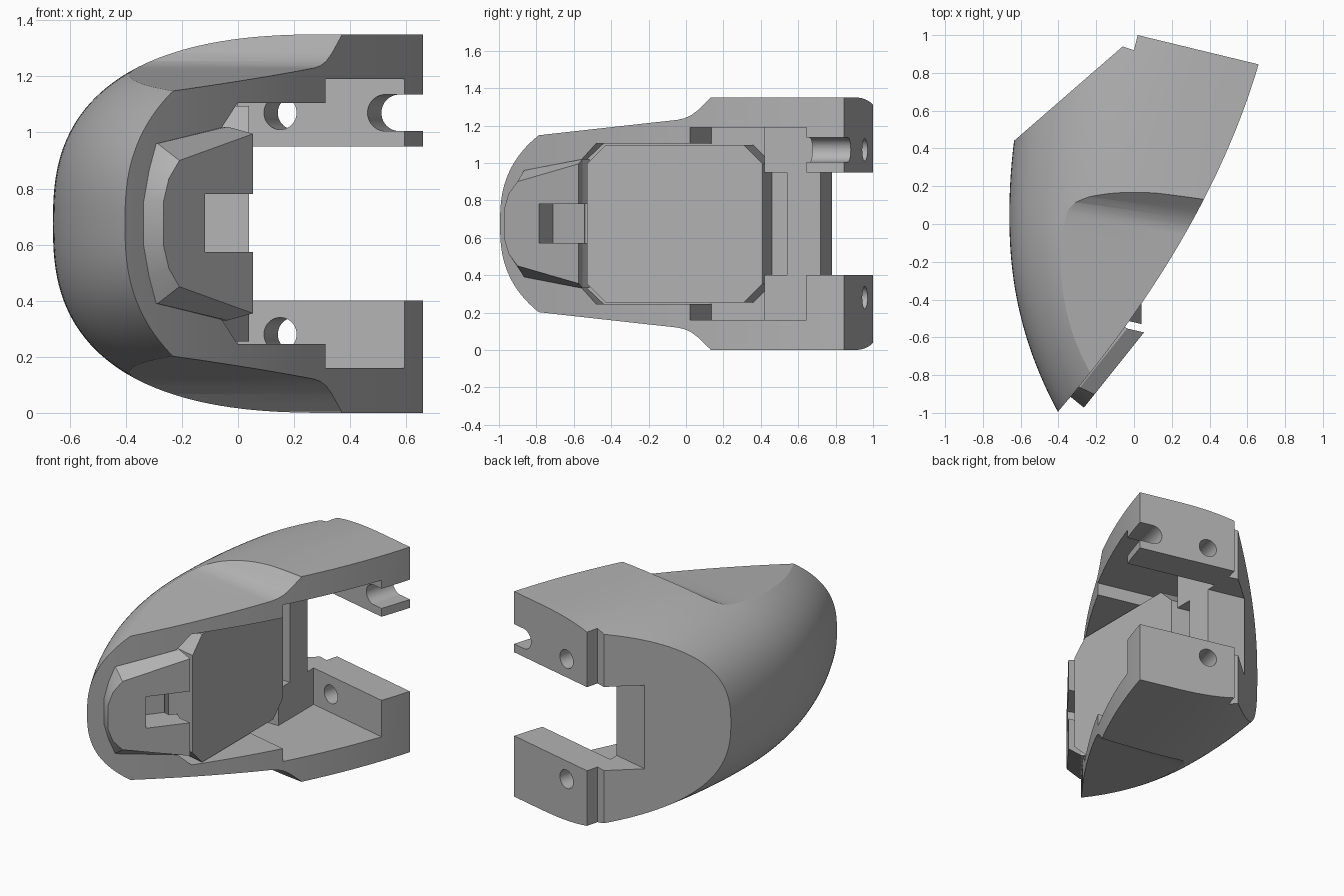
import bpy, bmesh, math

if "Cube" in bpy.data.objects:
    bpy.data.objects.remove(bpy.data.objects["Cube"], do_unlink=True)

MID = 0.675                      # height of the symmetry plane
UX, UY = 0.235, 0.972            # direction square to the arm ends

grey = bpy.data.materials.new("plain grey")
grey.use_nodes = True
grey.diffuse_color = (0.45, 0.45, 0.45, 1)
grey.node_tree.nodes["Principled BSDF"].inputs["Base Color"].default_value = (0.45, 0.45, 0.45, 1)


def loft(name, rings):
    """Closed solid skinned over equal-length rings of points."""
    bm = bmesh.new()
    loops = [[bm.verts.new(p) for p in ring] for ring in rings]
    n = len(loops[0])
    for a, b in zip(loops, loops[1:]):
        for i in range(n):
            j = (i + 1) % n
            bm.faces.new((a[i], a[j], b[j], b[i]))
    bm.faces.new(loops[0])
    bm.faces.new(loops[-1])
    bmesh.ops.recalc_face_normals(bm, faces=bm.faces)
    mesh = bpy.data.meshes.new(name)
    bm.to_mesh(mesh)
    bm.free()
    mesh.materials.append(grey)
    obj = bpy.data.objects.new(name, mesh)
    bpy.context.collection.objects.link(obj)
    return obj


def prism(name, profile, lo, hi, place):
    return loft(name, [[place(a, b, t) for a, b in profile] for t in (lo, hi)])


def plan(a, b, t):               # profile in x, y, raised in z
    return (a, b, t)


def along_arm(a, b, t):          # profile across the arm, run along its axis
    return (a * UY + t * UX, -a * UX + t * UY, b)


def combine(obj, tool, operation="DIFFERENCE"):
    mod = obj.modifiers.new("cut", "BOOLEAN")
    mod.operation, mod.object, mod.solver = operation, tool, "EXACT"
    bpy.context.view_layer.objects.active = obj
    bpy.ops.object.modifier_apply(modifier=mod.name)


def discard(tool):
    bpy.data.objects.remove(tool, do_unlink=True)


def cut(obj, tool, operation="DIFFERENCE"):
    combine(obj, tool, operation)
    discard(tool)


def arc(cx, cz, r, start, end, n):
    angles = [math.radians(start + (end - start) * i / n) for i in range(n + 1)]
    return [(cx + r * math.cos(a), cz + r * math.sin(a)) for a in angles]


# Domed outer body: superelliptic sections stacked along y
def dome_ring(y, steps=40, power=2.6):
    if y < 0.05:
        left = -0.66 + 0.26 * ((0.05 - y) / 1.05) ** 2.2
    else:
        left = -0.66 + 0.025 * ((y - 0.05) / 0.39) ** 2
    height = MID * (1 - 0.2 * min(y, 0) ** 2)
    half = []
    for i in range(steps + 1):
        a = math.pi / 2 * i / steps
        half.append((left + 1 - max(math.cos(a), 0) ** (2 / power),
                     height * math.sin(a) ** (2 / power)))
    half.append((1.1, height))
    return ([(x, y, MID + h) for x, h in reversed(half)]
            + [(x, y, MID - h) for x, h in half[1:]])


body = loft("shell_body", [dome_ring(-1.06 + 2.1 * i / 50) for i in range(51)])

# Plan outline: curved open side, arm ends, oblique back
outline = []
for i in range(41):
    y = -1.05 + 1.895 * i / 40
    outline.append((0.3 + 0.555 * y - 0.153 * y * y, y))
outline += [(0.02, 1.0), (0.0, 0.92), (-0.06, 0.94), (-0.9, 0.21), (-0.9, -1.05)]
cut(body, prism("outline_cutter", outline, -0.2, 1.6, plan), "INTERSECT")

# Scoops in the upper and lower front
scoop = [(-1.4, 1.09), (-0.85, 1.15), (-0.06, 1.23), (-0.02, 1.238), (0.02, 1.254),
         (0.06, 1.282), (0.1, 1.318), (0.13, 1.345), (0.17, 1.45), (-1.4, 1.45)]
for flip in (False, True):
    cut(body, prism("scoop_cutter", scoop, -1, 1, lambda a, b, t:
                    (t, a - 0.14 * (t - 0.36), 2 * MID - b if flip else b)))

# Front pocket with chamfered corners
pocket = [(-0.59, 0.34), (-0.49, 0.245), (0.2, 0.245),
          (0.2, 1.105), (-0.49, 1.105), (-0.59, 1.01)]
cut(body, prism("pocket_cutter", pocket, -0.17, 0.8,
                lambda a, b, t: (t, a - 0.24 * (t - 0.04), b)))

# Wide pocket, its rear floor, and the upright slot
for profile, lo, hi in (
        ([(-0.17, 0.137), (0.9, -0.12), (0.9, 0.42), (-0.17, 0.42)], 0.16, 1.19),
        ([(0, 0.38), (0.9, 0.38), (0.9, 0.57), (0, 0.787)], 0.16, 1.19),
        ([(-0.17, 0.3), (0.3, 0.3), (0.3, 0.54), (-0.17, 0.54)], 0.4, 0.95)):
    cut(body, prism("recess_cutter", profile, lo, hi, plan))

# Gap between the arms
gap = [(-1.2, 0.4), (1.2, 0.4), (1.2, 0.95), (-1.2, 0.95)]
cut(body, prism("gap_cutter", gap, 0.70, 1.5, along_arm))

# Round holes through both arms, open slot in the upper arm
for z in (0.28, 1.07):
    cut(body, prism("hole_cutter", arc(-0.03, z, 0.06, 0, 350, 35), 0.6, 1.2, along_arm))
slot = arc(0.355, 1.07, 0.065, 90, 270, 20) + [(0.9, 1.005), (0.9, 1.135)]
cut(body, prism("slot_cutter", slot, 0.6, 1.2, along_arm))

# Raised platform inside the pocket
c = 0.1
platform_outline = [(-0.53, 0.255 + c), (-0.53 + c, 0.255), (0.41 - c, 0.255), (0.41, 0.255 + c),
                    (0.41, 1.095 - c), (0.41 - c, 1.095), (-0.53 + c, 1.095), (-0.53, 1.095 - c)]
platform = prism("inner_platform", platform_outline, -0.22, 0.04,
                 lambda a, b, t: (t, a - 0.24 * (t - 0.04), b))

# Front pad with sloping edges
base = [(0.0, 0.08), (0.03, 0.19), (0.07, 0.285), (0.47, 0.345)]
face = [(0.0, 0.08), (0.03, 0.16), (0.09, 0.225), (0.51, 0.32)]


def pad_ring(side, depth):
    both = side + [(s, -h) for s, h in reversed(side)]
    return [(-0.33 + 0.625 * s + 0.78 * depth,
             -0.92 + 0.78 * s - 0.625 * depth, MID + h) for s, h in both]


pad = loft("front_pad", [pad_ring(base, -0.06), pad_ring(base, 0.0), pad_ring(face, 0.083)])

# Notch through pad and body
notch = prism("notch_cutter", [(0.07, -0.87), (-0.29, -0.71), (-0.17, -0.56),
                               (-0.1, -0.47), (0.4, -0.6)], 0.573, 0.78, plan)
combine(body, notch)
combine(pad, notch)
discard(notch)

# Smooth the curves, keep the edges crisp
for obj in (body, platform, pad):
    bpy.ops.object.select_all(action="DESELECT")
    obj.select_set(True)
    bpy.context.view_layer.objects.active = obj
    bpy.ops.object.shade_smooth_by_angle(angle=math.radians(25))
